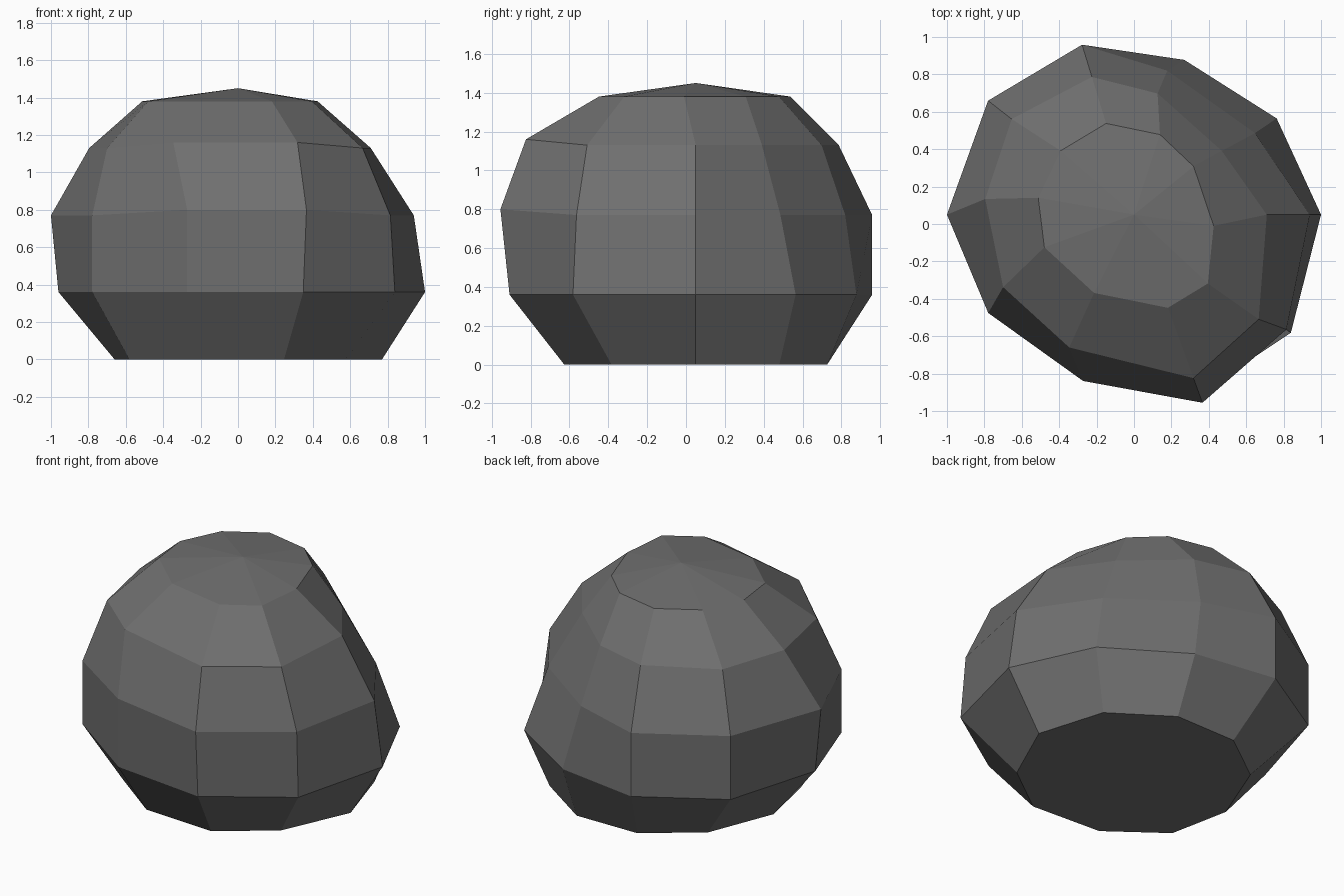
import bpy
import bmesh
from math import radians, sin, cos
from mathutils import Vector

# Remove the default cube if present
default_cube = bpy.data.objects.get("Cube")
if default_cube:
    bpy.data.objects.remove(default_cube, do_unlink=True)

# Axis of the boulder and the bearings of its ten vertical ridges
AXIS = Vector((0, 0.05, 0))
BEARINGS = [0, 34, 72, 107, 142, 180, 214, 253, 290, 323]

# Each course: height, ridge radii, bearing nudges, lift of the front ridges
COURSES = [
    (0.0, [.77, .77, .73, .69, .65, .66, .70, .69, .72, .72],
     {2: -4, 3: -4, 4: -3, 7: -3}, 0),
    (0.36, [1.0, .92, .87, .95, .99, .96, .94, .93, 1.02, 1.05], {}, 0),
    (0.77, [.94, .78, .79, .95, .99, 1.0, .94, .93, 1.07, 1.02],
     {2: 5}, .03),
    (1.13, [.71, .58, .66, .77, .83, .80, .80, .79, .93, .87],
     {1: 2, 2: 7, 5: -6, 6: -5, 7: -9, 9: -3}, .03),
    (1.38, [.43, .41, .45, .51, .52, .52, .51, .47, .53, .54],
     {0: -8, 1: 5, 4: -3, 5: -10, 6: -14, 7: -10, 9: -6}, 0),
]
FRONT_RIDGES = (7, 8)


def make_material(name, rgb):
    material = bpy.data.materials.new(name)
    material.use_nodes = True
    colour = (*rgb, 1)
    material.diffuse_color = colour
    shader = material.node_tree.nodes["Principled BSDF"]
    shader.inputs["Base Color"].default_value = colour
    shader.inputs["Roughness"].default_value = 0.9
    return material


def add_course(bm, height, radii, nudges, lift):
    """Place one irregular ring of vertices around the axis."""
    ring = []
    for ridge, (bearing, radius) in enumerate(zip(BEARINGS, radii)):
        angle = radians(bearing + nudges.get(ridge, 0))
        rise = lift if ridge in FRONT_RIDGES else 0
        offset = Vector((radius * cos(angle), radius * sin(angle), height + rise))
        ring.append(bm.verts.new(AXIS + offset))
    return ring


def neighbours(ring):
    return zip(ring, ring[1:] + ring[:1])


bm = bmesh.new()
rings = [add_course(bm, *course) for course in COURSES]

# Faceted sides between neighbouring courses
for lower, upper in zip(rings, rings[1:]):
    for (a, b), (d, c) in zip(neighbours(lower), neighbours(upper)):
        bm.faces.new((a, b, c, d))

# Shallow peaked cap and flat underside
peak = bm.verts.new(AXIS + Vector((0, 0, 1.45)))
for a, b in neighbours(rings[-1]):
    bm.faces.new((a, b, peak))
bm.faces.new(list(reversed(rings[0])))
bmesh.ops.recalc_face_normals(bm, faces=bm.faces)

# Finished boulder with flat shaded facets
mesh = bpy.data.meshes.new("boulder")
bm.to_mesh(mesh)
bm.free()
mesh.materials.append(make_material("dark grey stone", (0.16, 0.16, 0.16)))
boulder = bpy.data.objects.new("boulder", mesh)
bpy.context.collection.objects.link(boulder)
